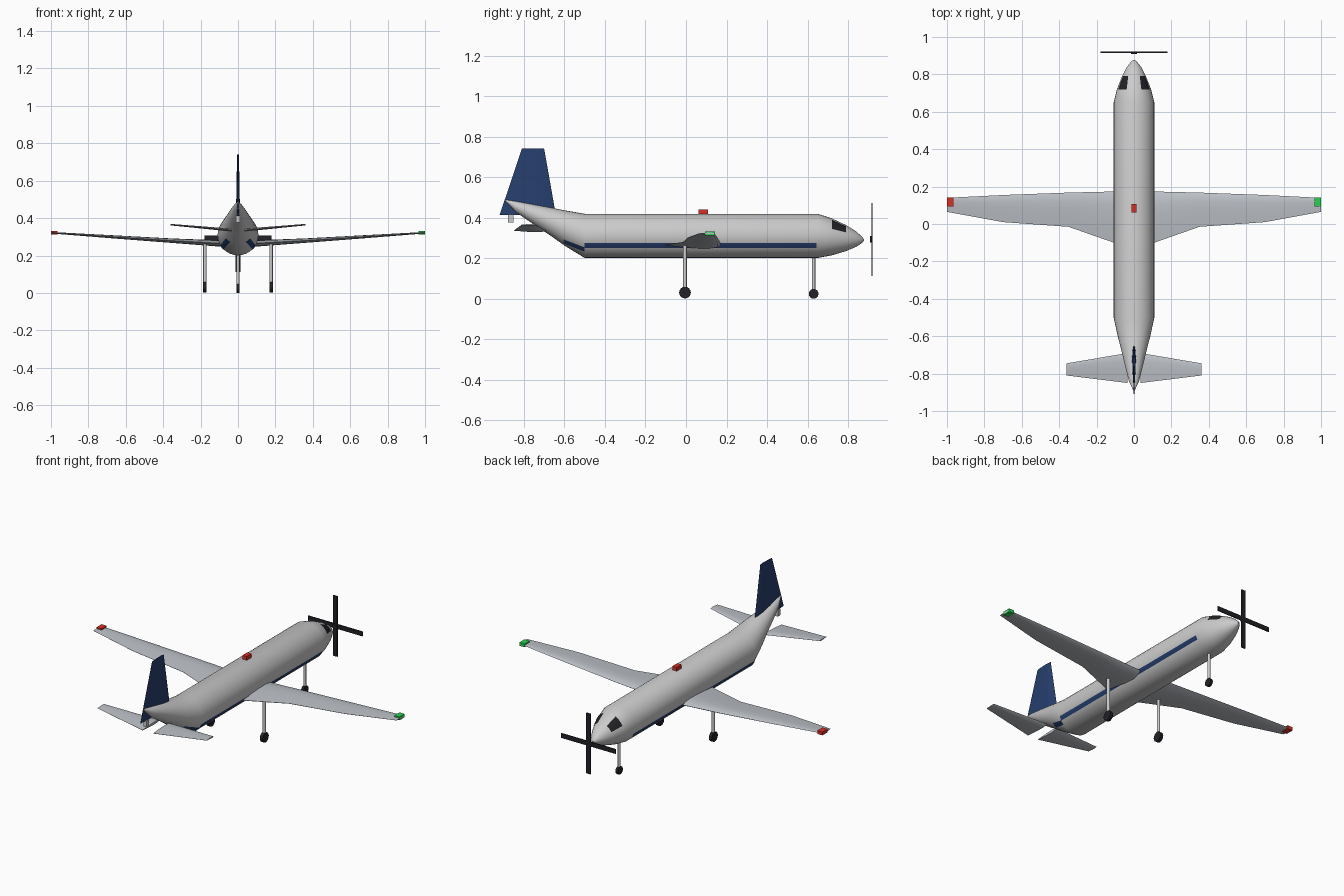
import bpy, bmesh, math
from mathutils import Matrix

if "Cube" in bpy.data.objects:
    bpy.data.objects.remove(bpy.data.objects["Cube"])


def material(name, rgb):
    m = bpy.data.materials.new(name)
    m.diffuse_color = (*rgb, 1)
    m.use_nodes = True
    m.node_tree.nodes["Principled BSDF"].inputs["Base Color"].default_value = m.diffuse_color
    return m


NAVY = material("navy", (0.02, 0.05, 0.16))
BLACK = material("black", (0.015, 0.015, 0.02))
RED = material("red", (0.7, 0.03, 0.02))
GREEN = material("green", (0.02, 0.65, 0.08))
WHITE = material("white", (0.85, 0.86, 0.88))
WING_GREY = material("wing_grey", (0.5, 0.53, 0.57))


def finish(name, bm, mat=None, mirror=False, smooth=True):
    bmesh.ops.recalc_face_normals(bm, faces=bm.faces)
    mesh = bpy.data.meshes.new(name)
    bm.to_mesh(mesh)
    bm.free()
    ob = bpy.data.objects.new(name, mesh)
    bpy.context.collection.objects.link(ob)
    if mat:
        mesh.materials.append(mat)
    if smooth:
        bpy.ops.object.select_all(action='DESELECT')
        ob.select_set(True)
        bpy.context.view_layer.objects.active = ob
        bpy.ops.object.shade_smooth_by_angle(angle=math.radians(35))
    if mirror:
        ob.modifiers.new("mirror", 'MIRROR')
    return ob


def loft(name, rings, mat=None, mirror=False):
    bm = bmesh.new()
    vs = [[bm.verts.new(p) for p in r] for r in rings]
    n = len(vs[0])
    for a, b in zip(vs, vs[1:]):
        for i in range(n):
            j = (i + 1) % n
            bm.faces.new((a[i], a[j], b[j], b[i]))
    bm.faces.new(vs[0])
    bm.faces.new(vs[-1])
    return finish(name, bm, mat, mirror)


def box(name, center, size, mat=None):
    bm = bmesh.new()
    bmesh.ops.create_cube(bm, size=1, matrix=Matrix.Translation(center) @ Matrix.Diagonal((*size, 1)))
    return finish(name, bm, mat, smooth=False)


def cylinder(name, center, r, depth, axis='Z', mat=None, mirror=False, seg=16):
    rot = {'Z': Matrix(), 'X': Matrix.Rotation(math.pi / 2, 4, 'Y'), 'Y': Matrix.Rotation(math.pi / 2, 4, 'X')}[axis]
    bm = bmesh.new()
    bmesh.ops.create_cone(bm, cap_ends=True, segments=seg, radius1=r, radius2=r, depth=depth,
                          matrix=Matrix.Translation(center) @ rot)
    return finish(name, bm, mat, mirror)


# Fuselage: stations of (y, centre z, radius)
STATIONS = [(-0.89, 0.484, 0.004), (-0.84, 0.454, 0.027), (-0.745, 0.413, 0.051), (-0.67, 0.381, 0.069),
            (-0.6, 0.349, 0.087), (-0.5, 0.31, 0.109), (0.65, 0.31, 0.109), (0.72, 0.305, 0.091),
            (0.79, 0.299, 0.064), (0.84, 0.294, 0.038), (0.87, 0.29, 0.014), (0.878, 0.289, 0.003)]


def skin(y, deg, off=0.0):
    """Point on the fuselage skin at station y and an angle above horizontal."""
    for (y0, c0, r0), (y1, c1, r1) in zip(STATIONS, STATIONS[1:]):
        if y0 <= y <= y1:
            t = (y - y0) / (y1 - y0)
            c, r = c0 + (c1 - c0) * t, r0 + (r1 - r0) * t + off
            a = math.radians(deg)
            return (r * math.cos(a), y, c + r * math.sin(a))


def skin_patch(name, rows, mat):
    """Thin painted panel on the skin; rows are (y, low angle, high angle)."""
    bm = bmesh.new()
    grid = [[bm.verts.new(skin(y, lo + (hi - lo) * k / 4, 0.002)) for k in range(5)] for y, lo, hi in rows]
    for a, b in zip(grid, grid[1:]):
        for k in range(4):
            bm.faces.new((a[k], b[k], b[k + 1], a[k + 1]))
    return finish(name, bm, mat, mirror=True)


loft("fuselage", [[skin(s[0], 360 * i / 32) for i in range(32)] for s in STATIONS], WHITE)
skin_patch("side_stripe", [(-0.5, -32, -19), (0.645, -32, -19)], NAVY)
skin_patch("tail_stripe", [(-0.605, -62, -42), (-0.5, -45, -31)], NAVY)
skin_patch("cockpit_window", [(0.72, 25, 65), (0.79, 25, 62)], BLACK)

# Flying surfaces share one symmetric section: (chord fraction, half thickness)
HALF = [(0, 0), (0.06, 0.6), (0.25, 1), (0.5, 0.85), (0.8, 0.4), (1, 0.06)]
SECTION = HALF + [(t, -h) for t, h in HALF[:0:-1]]


def surface(name, stations, mat, upright=False):
    """stations: (span, leading y, trailing y, height, half thickness)"""
    rings = []
    for s, le, te, z, th in stations:
        pts = [(le + (te - le) * t, h * th) for t, h in SECTION]
        rings.append([(d, y, s) if upright else (s, y, z + d) for y, d in pts])
    return loft(name, rings, mat, mirror=not upright)


surface("wing", [(0.05, 0.175, -0.12, 0.262, 0.018), (0.35, 0.168, -0.015, 0.279, 0.012),
                 (0.7, 0.155, 0.01, 0.302, 0.008), (1.0, 0.14, 0.065, 0.322, 0.004)], WING_GREY)
surface("tailplane", [(0.035, -0.69, -0.85, 0.336, 0.008), (0.36, -0.745, -0.81, 0.365, 0.004)], WING_GREY)
surface("tail_fin", [(0.412, -0.642, -0.92, 0, 0.011), (0.74, -0.70, -0.81, 0, 0.005)], NAVY, upright=True)

# Propeller
cylinder("propeller_hub", (0, 0.914, 0.293), 0.016, 0.012, 'Y', BLACK)
box("propeller_blade_across", (0, 0.918, 0.293), (0.36, 0.006, 0.027), BLACK)
box("propeller_blade_upright", (0, 0.918, 0.293), (0.027, 0.006, 0.36), BLACK)

# Landing gear
cylinder("main_strut", (0.177, -0.005, 0.148), 0.009, 0.235, mirror=True)
cylinder("main_wheel", (0.177, -0.005, 0.03), 0.029, 0.019, 'X', BLACK, mirror=True)
cylinder("nose_strut", (0, 0.63, 0.13), 0.008, 0.2)
cylinder("nose_wheel", (0, 0.63, 0.024), 0.024, 0.016, 'X', BLACK)

# Lights
box("left_light", (-0.983, 0.118, 0.322), (0.034, 0.048, 0.02), RED)
box("right_light", (0.983, 0.118, 0.322), (0.034, 0.048, 0.02), GREEN)
box("beacon", (0, 0.085, 0.427), (0.028, 0.046, 0.028), RED)
box("tail_light", (0, -0.865, 0.395), (0.02, 0.026, 0.038), WHITE)
